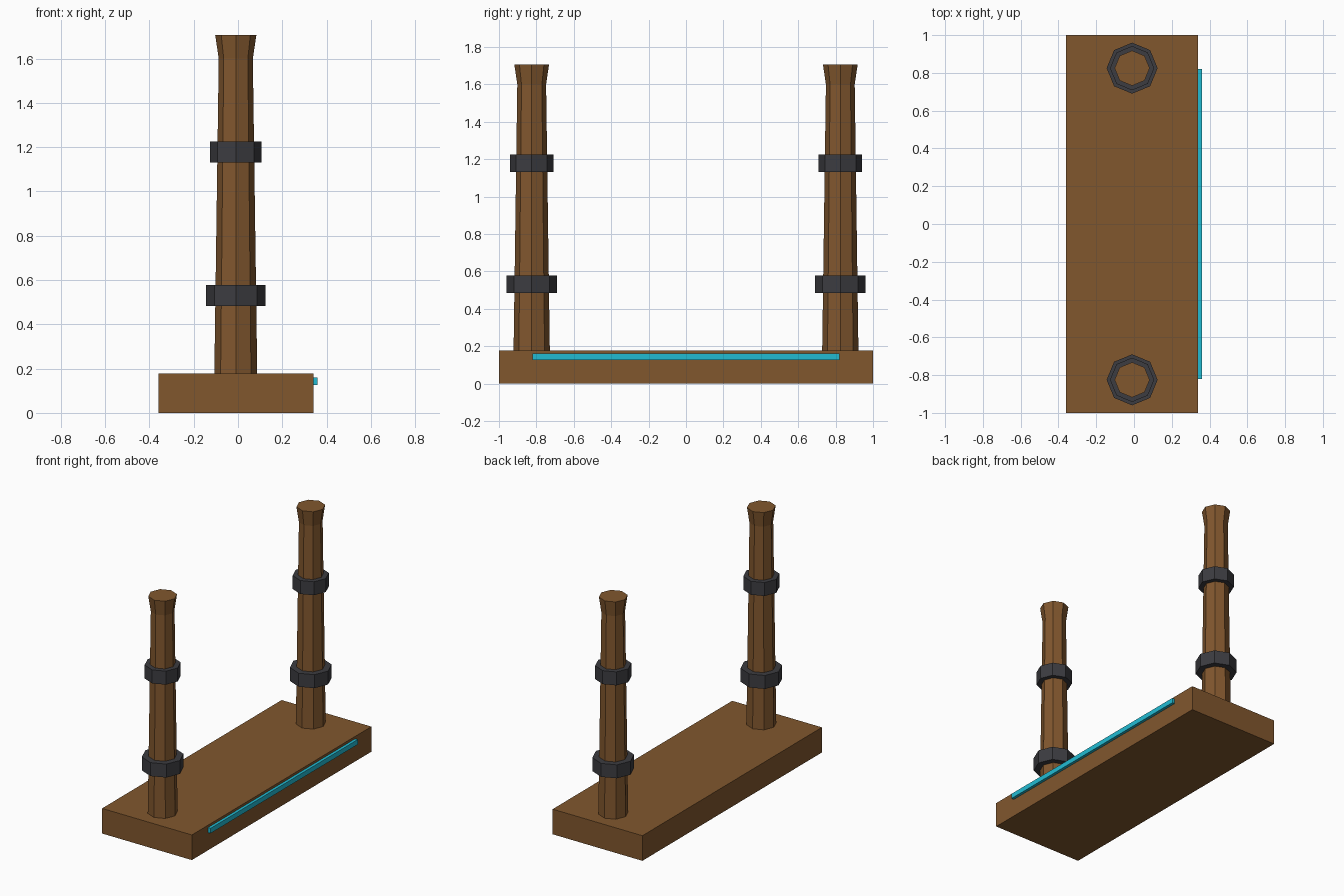
import bpy
import bmesh
import math

if "Cube" in bpy.data.objects:
    bpy.data.objects.remove(bpy.data.objects["Cube"], do_unlink=True)

SIDES = 8
POST_X, POST_Y = -0.01, 0.825


def make_material(name, color):
    mat = bpy.data.materials.new(name)
    mat.use_nodes = True
    mat.diffuse_color = color
    mat.node_tree.nodes["Principled BSDF"].inputs["Base Color"].default_value = color
    return mat


wood = make_material("brown wood", (0.22, 0.095, 0.027, 1))
iron = make_material("dark iron", (0.045, 0.045, 0.052, 1))
cyan = make_material("cyan trim", (0.016, 0.5, 0.65, 1))


def finish(name, bm, mat, location=(0, 0, 0)):
    bmesh.ops.recalc_face_normals(bm, faces=bm.faces)
    mesh = bpy.data.meshes.new(name)
    bm.to_mesh(mesh)
    bm.free()
    mesh.materials.append(mat)
    obj = bpy.data.objects.new(name, mesh)
    obj.location = location
    bpy.context.collection.objects.link(obj)
    return obj


def box(name, low, high, mat):
    bm = bmesh.new()
    bmesh.ops.create_cube(bm, size=1)
    for v in bm.verts:
        for i in range(3):
            v.co[i] = low[i] if v.co[i] < 0 else high[i]
    return finish(name, bm, mat)


def lathe(name, profile, mat, location, closed=False):
    """Turn (radius, height) points into a faceted column, or a ring if closed."""
    bm = bmesh.new()
    loops = []
    for r, z in profile:
        angles = [math.tau * i / SIDES for i in range(SIDES)]
        loops.append([bm.verts.new((r * math.cos(a), r * math.sin(a), z)) for a in angles])
    pairs = list(zip(loops, loops[1:]))
    if closed:
        pairs.append((loops[-1], loops[0]))
    else:
        bm.faces.new(loops[0])
        bm.faces.new(loops[-1])
    for a, b in pairs:
        for i in range(SIDES):
            j = (i + 1) % SIDES
            bm.faces.new((a[i], a[j], b[j], b[i]))
    return finish(name, bm, mat, location)


def band(name, radius, inner, low, high, location):
    profile = [(inner, low), (radius, low), (radius, high), (inner, high)]
    lathe(name, profile, iron, location, closed=True)


# Base slab and the thin strip along its side
box("base_slab", (-0.36, -1, 0), (0.34, 1, 0.177), wood)
box("side_strip", (0.335, -0.82, 0.125), (0.36, 0.82, 0.16), cyan)

# Tapered posts with flared tops and two bands each
for end, y in (("front", -POST_Y), ("back", POST_Y)):
    place = (POST_X, y, 0)
    lathe(end + "_post", [(0.097, 0.17), (0.077, 1.6), (0.093, 1.707)], wood, place)
    band(end + "_lower_band", 0.135, 0.085, 0.483, 0.578, place)
    band(end + "_upper_band", 0.117, 0.075, 1.13, 1.225, place)
